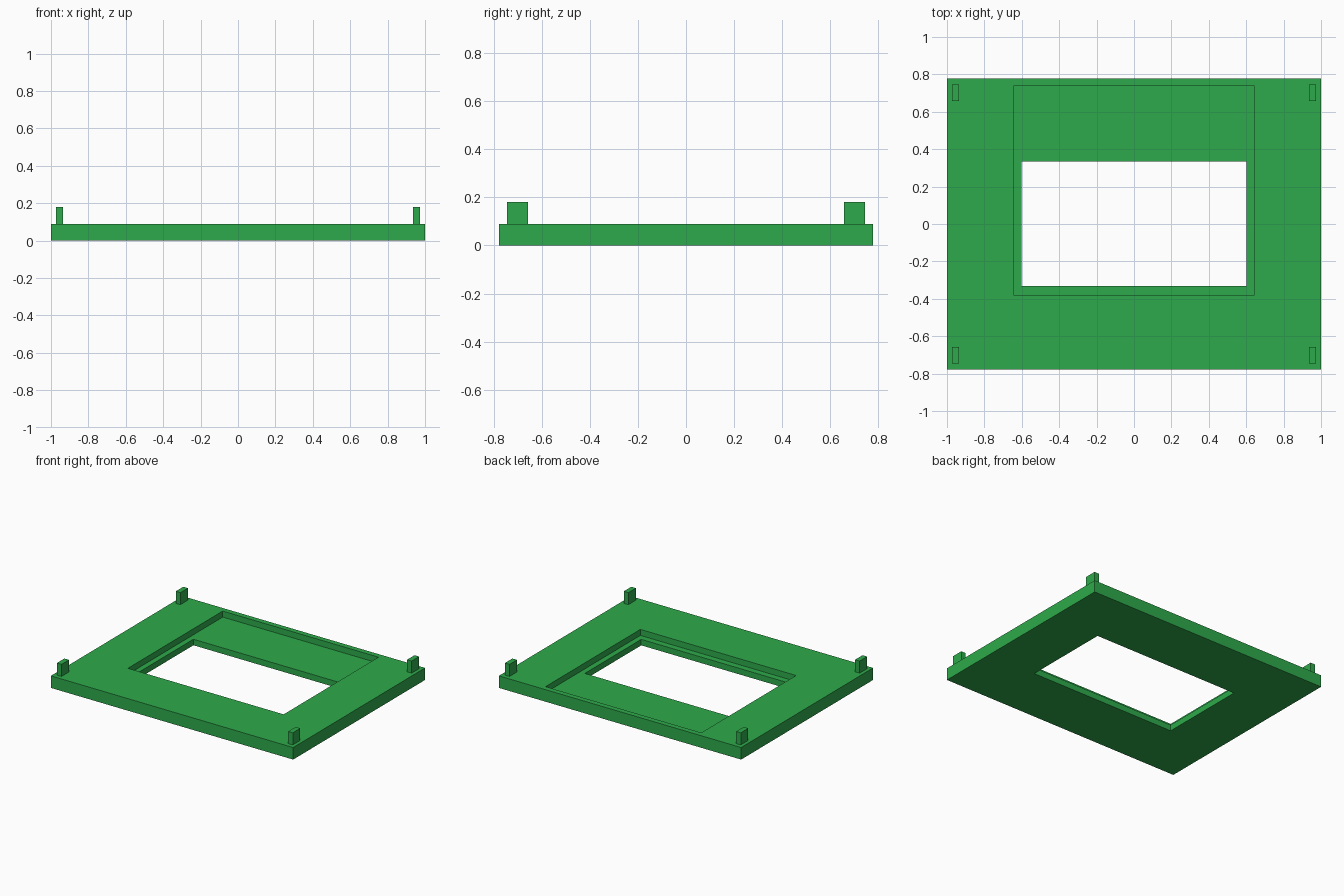
import bpy, bmesh

if "Cube" in bpy.data.objects:
    bpy.data.objects.remove(bpy.data.objects["Cube"])

green = bpy.data.materials.new("green")
green.diffuse_color = (0.027, 0.40, 0.070, 1)
green.use_nodes = True
green.node_tree.nodes["Principled BSDF"].inputs["Base Color"].default_value = green.diffuse_color


def make_object(name, bm):
    bmesh.ops.recalc_face_normals(bm, faces=bm.faces)
    mesh = bpy.data.meshes.new(name)
    bm.to_mesh(mesh)
    bm.free()
    mesh.materials.append(green)
    obj = bpy.data.objects.new(name, mesh)
    bpy.context.collection.objects.link(obj)
    return obj


def rect(bm, half_x, y0, y1, z):
    corners = ((-half_x, y0), (half_x, y0), (half_x, y1), (-half_x, y1))
    return [bm.verts.new((x, y, z)) for x, y in corners]


TOP, LEDGE = 0.09, 0.045

# Frame plate: closed chain of rectangles (outside, recess, window opening)
bm = bmesh.new()
rings = [rect(bm, *r) for r in (
    (1.0, -0.778, 0.778, 0),
    (1.0, -0.778, 0.778, TOP),
    (0.643, -0.38, 0.738, TOP),
    (0.643, -0.38, 0.738, LEDGE),
    (0.602, -0.332, 0.334, LEDGE),
    (0.602, -0.332, 0.334, 0),
)]
for a, b in zip(rings, rings[1:] + rings[:1]):
    for i in range(4):
        j = (i + 1) % 4
        bm.faces.new((a[i], a[j], b[j], b[i]))
make_object("frame_plate", bm)

# Upright corner tabs
for sx, side in ((-1, "left"), (1, "right")):
    for sy, end in ((-1, "front"), (1, "back")):
        bm = bmesh.new()
        bmesh.ops.create_cube(bm, size=1)
        bmesh.ops.scale(bm, vec=(0.038, 0.088, 0.09), verts=bm.verts)
        bmesh.ops.translate(bm, vec=(sx * 0.955, sy * 0.701, TOP + 0.045), verts=bm.verts)
        make_object(f"corner_tab_{end}_{side}", bm)
